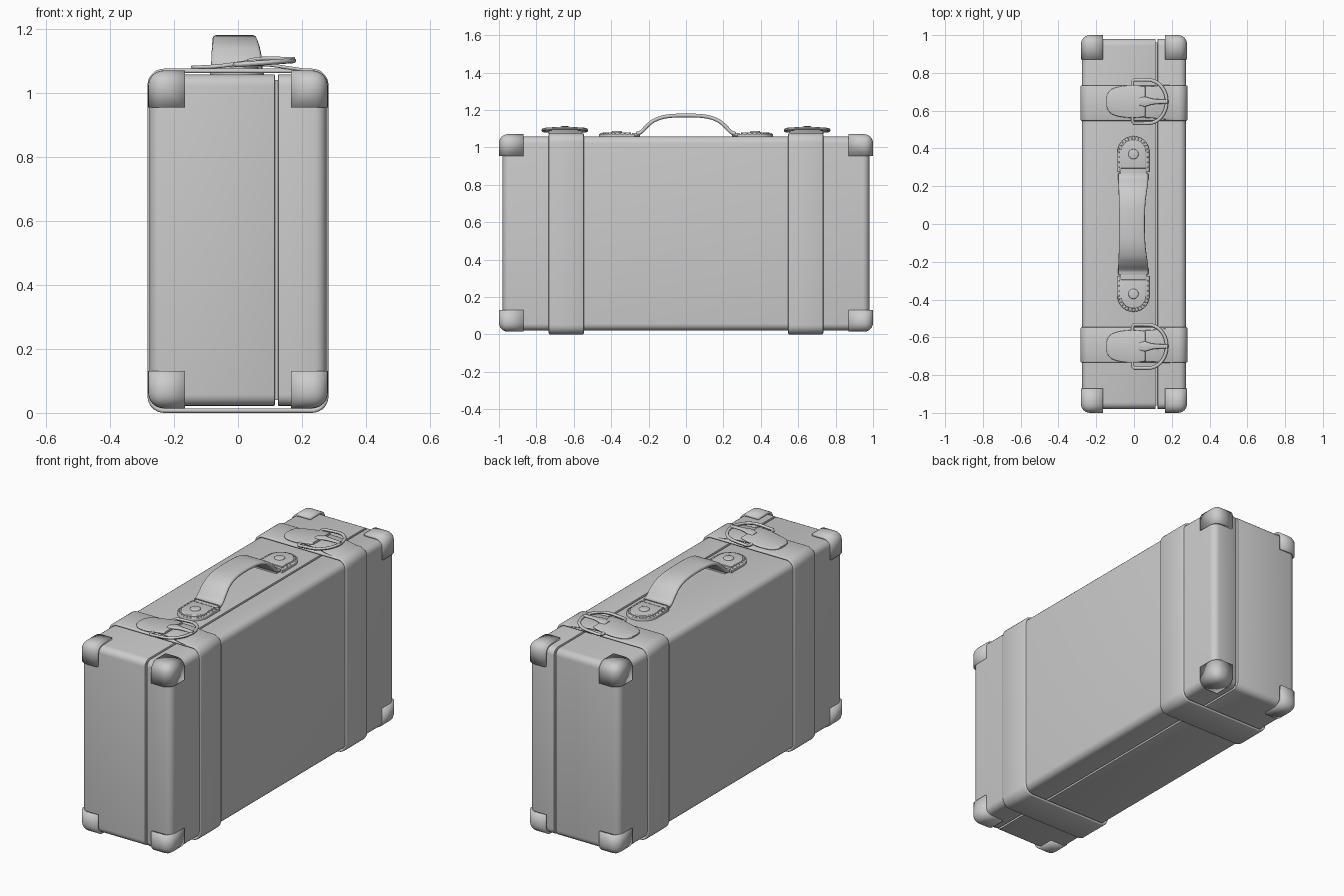
import bpy, bmesh, math
from mathutils import Vector

if "Cube" in bpy.data.objects:
    bpy.data.objects.remove(bpy.data.objects["Cube"])

X, Y, Z = Vector((1, 0, 0)), Vector((0, 1, 0)), Vector((0, 0, 1))


def finish(name, bm, mirror="", loc=(0, 0, 0), solid=0, angle=38):
    bmesh.ops.recalc_face_normals(bm, faces=bm.faces)
    me = bpy.data.meshes.new(name)
    bm.to_mesh(me)
    bm.free()
    me.shade_smooth()
    me.set_sharp_from_angle(angle=math.radians(angle))
    ob = bpy.data.objects.new(name, me)
    ob.location = loc
    bpy.context.collection.objects.link(ob)
    if solid:
        m = ob.modifiers.new("thickness", 'SOLIDIFY')
        m.thickness, m.offset = solid, -1
    if mirror:
        m = ob.modifiers.new("mirror", 'MIRROR')
        m.use_axis = [a in mirror for a in "xyz"]
    return ob


def box_bm(lo, hi):
    bm = bmesh.new()
    bmesh.ops.create_cube(bm, size=1)
    for v in bm.verts:
        v.co = Vector([l + (c + .5) * (h - l) for c, l, h in zip(v.co, lo, hi)])
    return bm


def bevel(bm, edges, r, seg=5):
    bmesh.ops.bevel(bm, geom=edges, offset=r, segments=seg, profile=.5, affect='EDGES')


def case_half(name, x_out, x_mouth):
    # rounded everywhere except around the mouth
    lo, hi = min(x_out, x_mouth), max(x_out, x_mouth)
    bm = box_bm((lo, -.98, .022), (hi, .98, 1.058))
    mouth = [all(abs(v.co.x - x_mouth) < 1e-4 for v in e.verts) for e in bm.edges]
    bevel(bm, [e for e, m in zip(bm.edges, mouth) if not m], .036)
    rim = [e for e in bm.edges if all(abs(v.co.x - x_mouth) < 1e-4 for v in e.verts)]
    bevel(bm, rim, .003, 2)
    return finish(name, bm)


def smooth_path(pts, n=6):
    # Catmull-Rom through (x, y, z, half_width) points
    p = [Vector(q) for q in pts]
    p = [2 * p[0] - p[1]] + p + [2 * p[-1] - p[-2]]
    out = []
    for a, b, c, d in zip(p, p[1:], p[2:], p[3:]):
        for i in range(n):
            t = i / n
            out.append(.5 * (2 * b + (c - a) * t + (2 * a - 5 * b + 4 * c - d) * t**2
                             + (3 * b - a - 3 * c + d) * t**3))
    return out + [p[-2]]


def sweep(name, pts, side, t, closed=False, mirror="y"):
    # slab with rounded edges along (x, y, z, half_width) points
    bm = bmesh.new()
    rings, n = [], len(pts)
    co = [Vector(p[:3]) for p in pts]
    for i, p in enumerate(pts):
        a = co[i - 1] if closed or i else co[i]
        b = co[(i + 1) % n] if closed or i < n - 1 else co[i]
        nor = (b - a).cross(side).normalized()
        w, r = p[3], min(t, p[3]) * .99
        ring = []
        for sx, start in ((1, -90), (-1, 90)):
            for k in range(5):
                g = math.radians(start + 45 * k)
                ring.append(bm.verts.new(co[i] + side * (sx * (w - r) + r * math.cos(g))
                                         + nor * t * math.sin(g)))
        rings.append(ring)
    m = len(rings[0])
    for i in range(n if closed else n - 1):
        A, B = rings[i], rings[(i + 1) % n]
        for k in range(m):
            bm.faces.new((A[k], A[(k + 1) % m], B[(k + 1) % m], B[k]))
    if not closed:
        bm.faces.new(rings[0])
        bm.faces.new(rings[-1])
    return finish(name, bm, mirror, angle=50)


def prism(name, outline, z0, z1, r=.004, mirror="y"):
    bm = bmesh.new()
    f = bm.faces.new([bm.verts.new((x, y, z0)) for x, y in outline])
    up = bmesh.ops.extrude_face_region(bm, geom=[f])["geom"]
    for v in [g for g in up if isinstance(g, bmesh.types.BMVert)]:
        v.co.z = z1
    bevel(bm, [e for e in bm.edges if all(v.co.z > z1 - 1e-5 for v in e.verts)], r, 3)
    return finish(name, bm, mirror)


def arc(cx, cy, r, a0, a1, n, ry=None):
    return [(cx + r * math.cos(math.radians(a0 + (a1 - a0) * i / n)),
             cy + (ry or r) * math.sin(math.radians(a0 + (a1 - a0) * i / n)))
            for i in range(n + 1)]


# case halves and the lining visible in the gap
case_half("main_case", -.276, .115)
case_half("lid", .276, .125)
finish("gap_lining", box_bm((.10, -.962, .04), (.14, .962, 1.04)))

# eight corner guards: one thin rounded shell mirrored on all axes
bm = box_bm((.165, .87, .412), (.281, 1.0, .528))
tip = max(bm.verts, key=lambda v: v.co.x + v.co.y + v.co.z)
bmesh.ops.delete(bm, geom=[f for f in bm.faces if tip not in f.verts[:]],
                 context='FACES_ONLY')
tip = max(bm.verts, key=lambda v: v.co.x + v.co.y + v.co.z)
bevel(bm, list(tip.link_edges), .048, 6)
finish("corner_guards", bm, "xyz", (0, 0, .5425), solid=.014)

# straps around the case
loop = []
for cx, cz, a in ((.231, 1.024, 0), (-.231, 1.024, 90), (-.231, .052, 180), (.231, .052, 270)):
    loop += arc(cx, cz, .045, a, a + 90, 7)
sweep("straps", [(x, .64, z, .094) for x, z in loop], Y, .007, closed=True)

# raised strap end, tongue, buckle frame and prong
sweep("strap_ends", smooth_path([(.0, .645, 1.09, .08), (.09, .645, 1.088, .084),
                                 (.15, .645, 1.08, .09), (.21, .642, 1.071, .092)]), Y, .005)
sweep("strap_tongues", smooth_path([(-.146, .648, 1.079, .02), (-.138, .648, 1.08, .045),
                                    (-.11, .648, 1.081, .07), (-.05, .648, 1.085, .084),
                                    (.02, .648, 1.095, .085), (.06, .648, 1.099, .078)]), Y, .006)
ring = [(-.008, .545), (-.008, .755), (.0, .763)]
ring += arc(.075, .648, .098, 90, -90, 18, .115) + [(.0, .533)]
sweep("buckle_frames", [(x, y, 1.089 + .07 * x, .008) for x, y in ring], Z, .009, closed=True)
sweep("buckle_prongs", smooth_path([(.03, .648, 1.1, .02), (.06, .648, 1.106, .026),
                                    (.1, .648, 1.108, .015), (.178, .648, 1.106, .01)]), Y, .006)

# handle mounts with stitching and rivets
prism("mount_bases", [(-.088, .275)] + [(.082, .275)] + arc(-.003, .38, .085, 0, 180, 20), 1.05, 1.073)
prism("mount_patches", [(-.07, .295)] + [(.064, .295)] + arc(-.003, .38, .067, 0, 180, 20), 1.07, 1.081)
prism("mount_rivets", arc(-.003, .37, .027, 0, 342, 19), 1.078, 1.088, .006)
bm = bmesh.new()
for x, y in arc(-.003, .38, .076, 0, 180, 13) + [(sx * .076 - .003, y) for sx in (1, -1)
                                                 for y in (.3, .327, .354)]:
    new = bmesh.ops.create_icosphere(bm, subdivisions=1, radius=.004)["verts"]
    bmesh.ops.translate(bm, verts=new, vec=(x, y, 1.073))
finish("mount_stitches", bm, "y")
sweep("handle_bars", [(-.003, .245, 1.068, .072), (-.003, .29, 1.068, .072)], X, .009)

# handle strap, narrower in the middle
half = [(-.004, .265, 1.073, .08), (-.004, .24, 1.082, .08), (-.005, .205, 1.118, .078),
        (-.007, .165, 1.147, .074), (-.01, .1, 1.166, .07)]
path = half + [(-.011, 0, 1.171, .068)] + [(x, -y, z, w) for x, y, z, w in reversed(half)]
sweep("handle", smooth_path(path), X, .01, mirror="")
